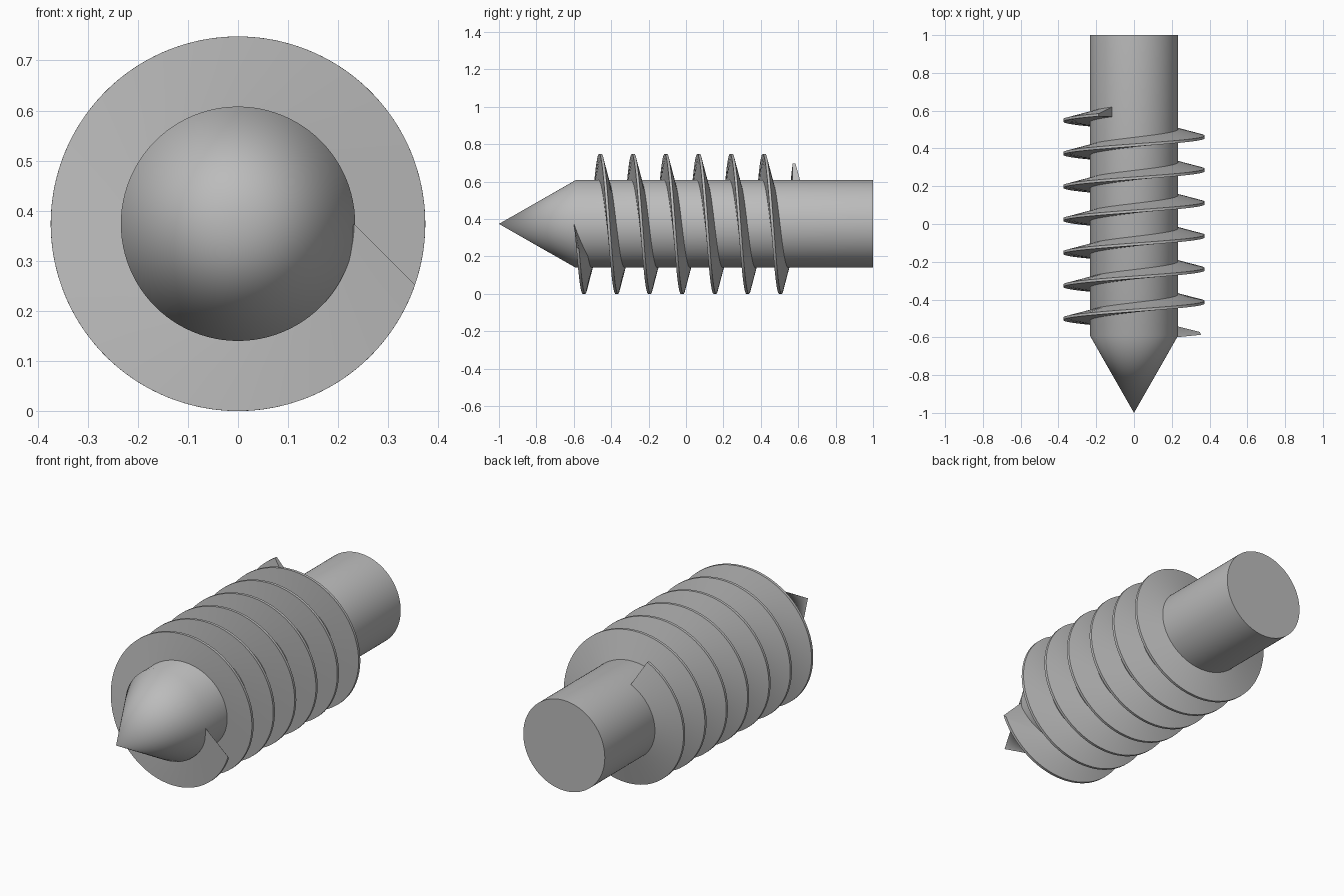
import bpy, bmesh
from math import cos, sin, pi, radians

if "Cube" in bpy.data.objects:
    bpy.data.objects.remove(bpy.data.objects["Cube"], do_unlink=True)

AXIS_Z = 0.374      # height of the screw axis
CORE_R = 0.234
THREAD_R = 0.374
PITCH = 0.175
START_Y = -0.589
SEGMENTS = 96       # steps per turn

steel = bpy.data.materials.new("grey steel")
steel.use_nodes = True
grey = (0.5, 0.5, 0.5, 1)
steel.diffuse_color = grey
steel.node_tree.nodes["Principled BSDF"].inputs["Base Color"].default_value = grey


def point(radius, angle, y):
    """Point around the screw axis, turning clockwise seen from the front."""
    return (radius * cos(angle), y, AXIS_Z - radius * sin(angle))


def finish(bm, name):
    bmesh.ops.recalc_face_normals(bm, faces=bm.faces)
    mesh = bpy.data.meshes.new(name)
    bm.to_mesh(mesh)
    bm.free()
    obj = bpy.data.objects.new(name, mesh)
    bpy.context.collection.objects.link(obj)
    mesh.materials.append(steel)
    bpy.ops.object.select_all(action="DESELECT")
    obj.select_set(True)
    bpy.context.view_layer.objects.active = obj
    bpy.ops.object.shade_smooth_by_angle(angle=radians(32))
    return obj


def bridge(bm, ring_a, ring_b):
    n = len(ring_a)
    for i in range(n):
        j = (i + 1) % n
        bm.faces.new((ring_a[i], ring_a[j], ring_b[j], ring_b[i]))


# Shank with its pointed front
bm = bmesh.new()
rings = [[bm.verts.new(point(CORE_R, 2 * pi * i / SEGMENTS, y)) for i in range(SEGMENTS)]
         for y in (-0.59, 1.0)]
bridge(bm, *rings)
bm.faces.new(rings[1])
tip = bm.verts.new(point(0, 0, -1.0))
for i in range(SEGMENTS):
    bm.faces.new((tip, rings[0][i], rings[0][(i + 1) % SEGMENTS]))
finish(bm, "pointed_shank")

# Helical thread: steep front flank, narrow land, sloping back flank.
# Each corner has a radius, an axial offset and its own start angle (skewed start).
profile = [(CORE_R - 0.002, -0.01, 0),
           (THREAD_R, -0.007, 19),
           (THREAD_R, 0.007, 21),
           (CORE_R - 0.002, 0.042, 48)]
END_ANGLE = 6 * 360 + 240
steps = int(SEGMENTS * END_ANGLE / 360)

bm = bmesh.new()
sections = []
for k in range(steps + 1):
    section = []
    for radius, offset, start in profile:
        angle = radians(start + (END_ANGLE - start) * k / steps)
        y = START_Y + PITCH * angle / (2 * pi) + offset
        section.append(bm.verts.new(point(radius, angle, y)))
    sections.append(section)
for a, b in zip(sections, sections[1:]):
    bridge(bm, a, b)
bm.faces.new(sections[0])
bm.faces.new(sections[-1])
finish(bm, "helical_thread")
